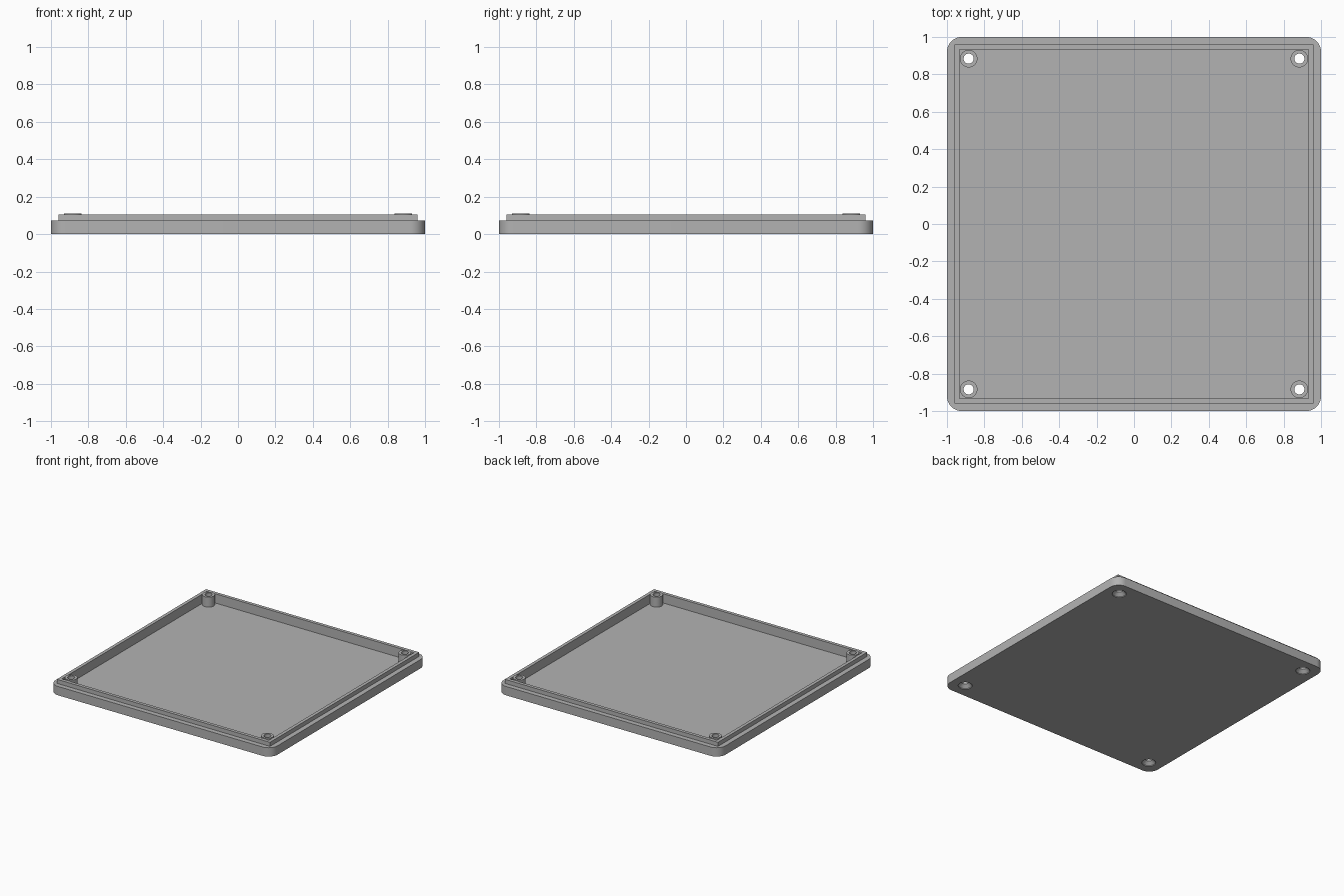
import bpy, bmesh, math

cube = bpy.data.objects.get("Cube")
if cube:
    bpy.data.objects.remove(cube, do_unlink=True)

BASE_TOP, LIP_TOP, POST_TOP, FLOOR = 0.072, 0.105, 0.111, 0.03
INNER, LIP = 0.933, 0.96
POST_AT, POST_R, HOLE_R, SINK_R = 0.884, 0.047, 0.027, 0.052
CORNER_R = 0.08

grey = bpy.data.materials.new("plain grey")
grey.use_nodes = True
colour = (0.45, 0.45, 0.45, 1)
grey.diffuse_color = colour
grey.node_tree.nodes["Principled BSDF"].inputs["Base Color"].default_value = colour


def add_object(name, bm):
    bmesh.ops.recalc_face_normals(bm, faces=bm.faces)
    mesh = bpy.data.meshes.new(name)
    bm.to_mesh(mesh)
    bm.free()
    mesh.materials.append(grey)
    obj = bpy.data.objects.new(name, mesh)
    bpy.context.collection.objects.link(obj)
    return obj


def square(half, radius=0, steps=10):
    """Outline of a square, with rounded corners if a radius is given."""
    if not radius:
        return [(half, half), (-half, half), (-half, -half), (half, -half)]
    points = []
    for sx, sy, start in ((1, 1, 0), (-1, 1, 90), (-1, -1, 180), (1, -1, 270)):
        for i in range(steps + 1):
            a = math.radians(start + 90 * i / steps)
            points.append((sx * (half - radius) + radius * math.cos(a),
                           sy * (half - radius) + radius * math.sin(a)))
    return points


def prism(name, outline, z0, z1):
    bm = bmesh.new()
    face = bm.faces.new([bm.verts.new((x, y, z0)) for x, y in outline])
    top = bmesh.ops.extrude_face_region(bm, geom=[face])["geom"]
    bmesh.ops.translate(bm, vec=(0, 0, z1 - z0),
                        verts=[v for v in top if isinstance(v, bmesh.types.BMVert)])
    return add_object(name, bm)


def lathe(name, profile, x, y, closed, steps=40):
    """Spin a profile of (radius, height) points about an upright axis."""
    bm = bmesh.new()
    rings = []
    for r, z in profile:
        rings.append([bm.verts.new((x + r * math.cos(math.tau * i / steps),
                                    y + r * math.sin(math.tau * i / steps), z))
                      for i in range(steps)])
    pairs = list(zip(rings, rings[1:]))
    if closed:
        pairs.append((rings[-1], rings[0]))
    else:
        bm.faces.new(rings[0])
        bm.faces.new(rings[-1])
    for a, b in pairs:
        for i in range(steps):
            j = (i + 1) % steps
            bm.faces.new((a[i], a[j], b[j], b[i]))
    return add_object(name, bm)


def cut(target, cutter):
    mod = target.modifiers.new("cut", "BOOLEAN")
    mod.operation, mod.solver, mod.object = "DIFFERENCE", "EXACT", cutter
    bpy.context.view_layer.objects.active = target
    bpy.ops.object.modifier_apply(modifier=mod.name)
    bpy.data.objects.remove(cutter, do_unlink=True)


# Rounded tray and the square lip standing on its rim
tray = prism("tray", square(1, CORNER_R), 0, BASE_TOP)
lip = prism("lip", square(LIP), BASE_TOP, LIP_TOP)
for part in (tray, lip):
    cut(part, prism("cavity_cutter", square(INNER), FLOOR, 0.2))

# Screw posts with countersunk holes through the floor
parts = [tray, lip]
for side, sx in (("left", 1), ("right", -1)):
    for end, sy in (("front", -1), ("back", 1)):
        x, y = sx * POST_AT, sy * POST_AT
        sink = [(SINK_R, -0.01), (SINK_R, 0.006), (HOLE_R, FLOOR), (HOLE_R, 0.05)]
        cut(tray, lathe("hole_cutter", sink, x, y, False))
        tube = [(POST_R, FLOOR), (POST_R, POST_TOP), (HOLE_R, POST_TOP), (HOLE_R, FLOOR)]
        parts.append(lathe(f"{end}_{side}_screw_post", tube, x, y, True))

# Smooth the round walls and keep the edges crisp
for obj in bpy.context.selected_objects:
    obj.select_set(False)
for obj in parts:
    obj.select_set(True)
bpy.context.view_layer.objects.active = tray
bpy.ops.object.shade_smooth_by_angle(angle=math.radians(30))
